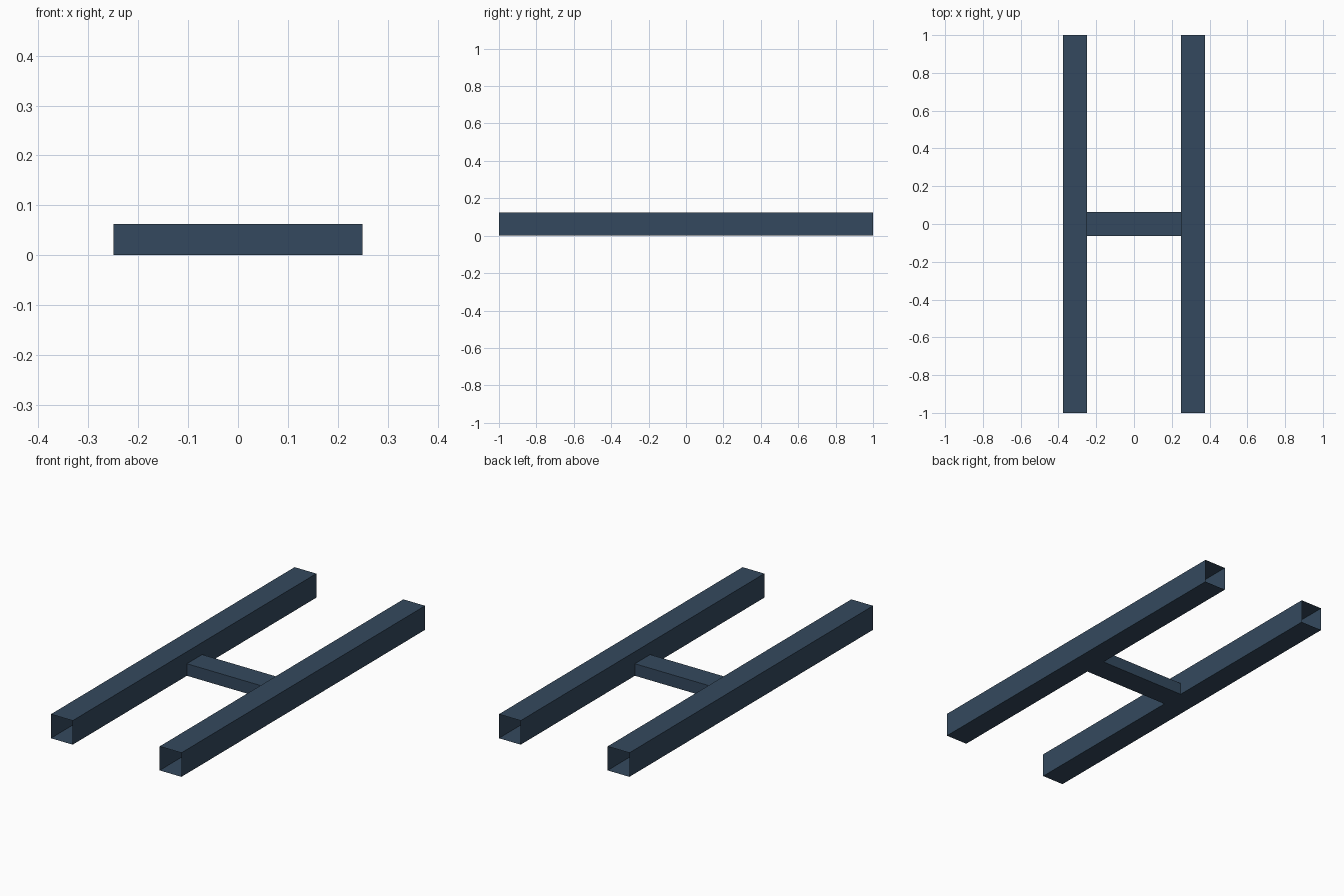
import bpy

if "Cube" in bpy.data.objects:
    bpy.data.objects.remove(bpy.data.objects["Cube"])

slate = bpy.data.materials.new("slate blue")
slate.diffuse_color = (0.0343, 0.0666, 0.1119, 1)
slate.use_nodes = True
slate.node_tree.nodes["Principled BSDF"].inputs["Base Color"].default_value = slate.diffuse_color


def open_tube(name, axis, length, width, height, center_x=0.0):
    """Thin-walled rectangular tube standing on z = 0, open at both ends."""
    section = [(-width / 2, 0), (width / 2, 0), (width / 2, height), (-width / 2, height)]
    verts = []
    for end in (-length / 2, length / 2):
        for w, z in section:
            verts.append((w + center_x, end, z) if axis == "Y" else (end + center_x, -w, z))
    faces = [(i, i + 4, (i + 1) % 4 + 4, (i + 1) % 4) for i in range(4)]
    faces = [f[::-1] for f in faces]  # outward normals
    mesh = bpy.data.meshes.new(name)
    mesh.from_pydata(verts, [], faces)
    mesh.materials.append(slate)
    obj = bpy.data.objects.new(name, mesh)
    bpy.context.collection.objects.link(obj)
    return obj


# Two long side rails
for side, x in (("left", -0.3125), ("right", 0.3125)):
    open_tube(side + "_rail", "Y", 2.0, 0.125, 0.125, x)

# Low crossbar joining the rails
open_tube("crossbar", "X", 0.5, 0.125, 0.0625)
